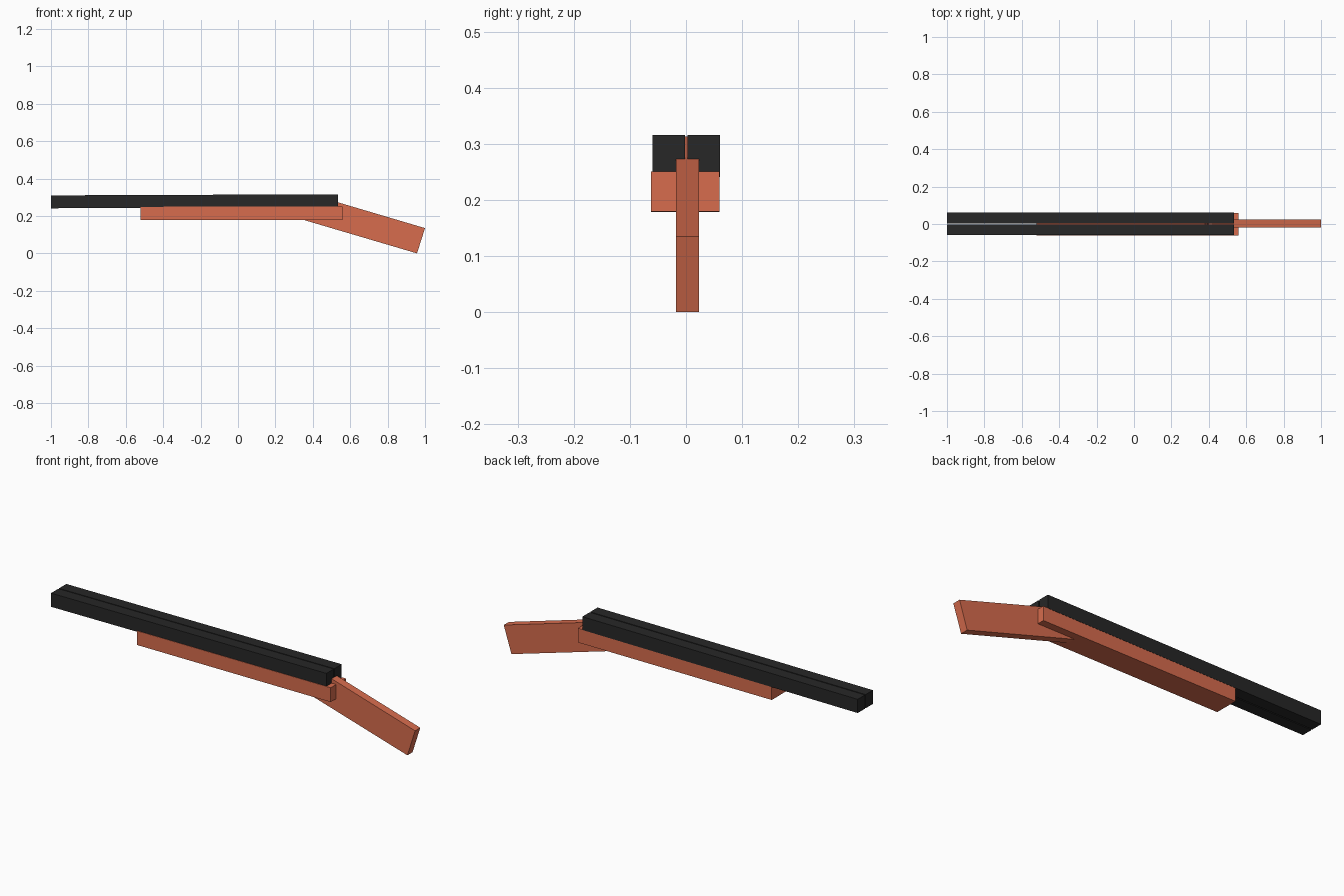
import bpy, bmesh

if "Cube" in bpy.data.objects:
    bpy.data.objects.remove(bpy.data.objects["Cube"])


def material(name, color):
    m = bpy.data.materials.new(name)
    m.diffuse_color = color
    m.use_nodes = True
    m.node_tree.nodes["Principled BSDF"].inputs["Base Color"].default_value = m.diffuse_color
    return m


def slab(name, profile, y0, y1, mat):
    """Extrude a side profile (x, z) from y0 to y1."""
    bm = bmesh.new()
    face = bm.faces.new([bm.verts.new((x, y0, z)) for x, z in profile])
    ext = bmesh.ops.extrude_face_region(bm, geom=[face])
    moved = [v for v in ext["geom"] if isinstance(v, bmesh.types.BMVert)]
    bmesh.ops.translate(bm, verts=moved, vec=(0, y1 - y0, 0))
    bmesh.ops.recalc_face_normals(bm, faces=bm.faces)
    mesh = bpy.data.meshes.new(name)
    bm.to_mesh(mesh)
    bm.free()
    mesh.materials.append(mat)
    ob = bpy.data.objects.new(name, mesh)
    bpy.context.collection.objects.link(ob)
    return ob


steel = material("dark_steel", (0.02, 0.02, 0.02, 1))
wood = material("red_wood", (0.68, 0.15, 0.075, 1))

# Twin square barrels with a thin gap, very slightly raised at the rear
barrel = [(-1.0, 0.241), (0.535, 0.249), (0.535, 0.316), (-1.0, 0.310)]
for side, y0, y1 in (("right", -0.06, -0.002), ("left", 0.003, 0.061)):
    slab("barrel_" + side, barrel, y0, y1, steel)

# Wooden fore-end below the barrels
slab("fore_end", [(-0.52, 0.178), (0.56, 0.179), (0.56, 0.251), (-0.52, 0.249)],
     -0.062, 0.06, wood)

# Sloping shoulder stock, its front end buried between the barrels
slab("stock", [(0.357, 0.177), (0.957, 0.0), (1.0, 0.135), (0.399, 0.313)],
     -0.018, 0.023, wood)
